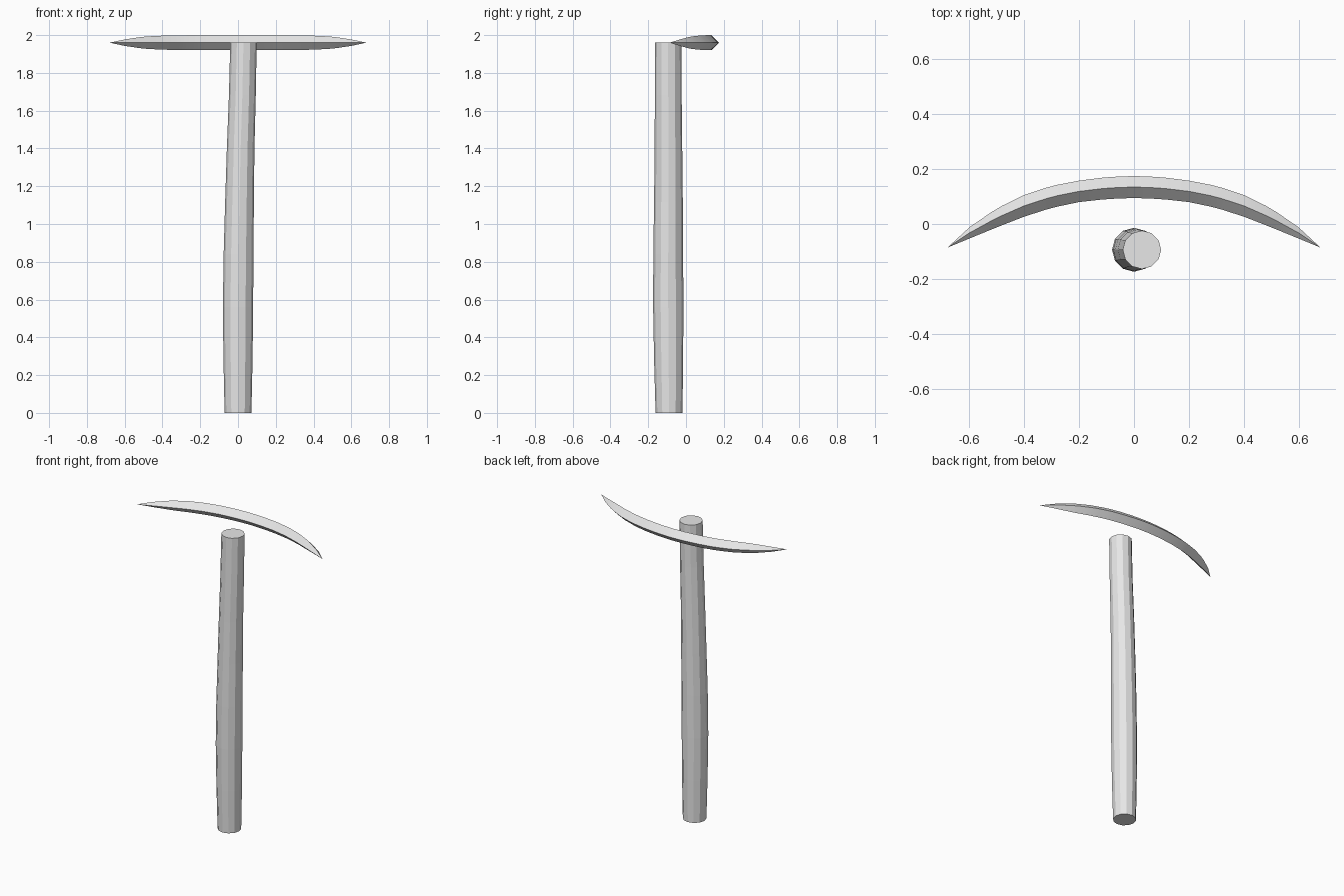
import bpy, bmesh
from math import cos, sin, pi

cube = bpy.data.objects.get("Cube")
if cube:
    bpy.data.objects.remove(cube, do_unlink=True)

grey = bpy.data.materials.new("light_grey")
grey.use_nodes = True
grey.diffuse_color = (0.8, 0.8, 0.8, 1)
grey.node_tree.nodes["Principled BSDF"].inputs["Base Color"].default_value = (0.8, 0.8, 0.8, 1)


def interpolate(keys, t):
    """Linear lookup in a list of (position, value, value...) rows."""
    for a, b in zip(keys, keys[1:]):
        if t <= b[0]:
            f = (t - a[0]) / (b[0] - a[0])
            return [p + (q - p) * f for p, q in zip(a[1:], b[1:])]
    return keys[-1][1:]


def loft(name, rings, caps):
    """Skin rings of equal point count; a one-point ring closes to a tip."""
    bm = bmesh.new()
    loops = [[bm.verts.new(p) for p in ring] for ring in rings]
    for a, b in zip(loops, loops[1:]):
        n = max(len(a), len(b))
        for i in range(n):
            j = (i + 1) % n
            corners = [a[i % len(a)], a[j % len(a)], b[j % len(b)], b[i % len(b)]]
            bm.faces.new(list(dict.fromkeys(corners)))
    if caps:
        bm.faces.new(loops[0])
        bm.faces.new(loops[-1])
    bmesh.ops.recalc_face_normals(bm, faces=bm.faces)
    mesh = bpy.data.meshes.new(name)
    bm.to_mesh(mesh)
    bm.free()
    mesh.materials.append(grey)
    obj = bpy.data.objects.new(name, mesh)
    bpy.context.collection.objects.link(obj)
    return obj


# Handle: twelve-sided, slightly bowed and leaning shaft (z, centre x, centre y, radius)
spine = [(0, 0, -0.09, 0.071), (0.28, 0, -0.092, 0.077), (0.56, 0, -0.094, 0.08),
         (0.84, 0.003, -0.094, 0.079), (1.12, 0.008, -0.093, 0.076),
         (1.4, 0.014, -0.093, 0.073), (1.68, 0.023, -0.094, 0.071),
         (1.96, 0.029, -0.094, 0.07)]
loft("handle", [[(x + r * cos(pi * i / 6), y + r * sin(pi * i / 6), z) for i in range(12)]
                for z, x, y, r in spine], True)

# Blade: curved diamond section tapering to points (x, inner y, outer y, half height)
half = [(0, 0.095, 0.175, 0.04), (0.1, 0.091, 0.171, 0.04), (0.2, 0.08, 0.158, 0.04),
        (0.3, 0.059, 0.139, 0.039), (0.4, 0.027, 0.106, 0.037), (0.5, -0.012, 0.057, 0.032),
        (0.6, -0.053, -0.012, 0.017), (0.68, -0.086, -0.086, 0)]
rings = []
steps = 17
for i in range(-steps, steps + 1):
    x = 0.68 * i / steps
    inner, outer, h = interpolate(half, abs(x))
    mid = (inner + outer) / 2
    ring = [(x, inner, 1.96), (x, mid, 1.96 + h), (x, outer, 1.96), (x, mid, 1.96 - h)]
    rings.append(ring[:1] if abs(i) == steps else ring)
blade = loft("blade", rings, False)

bpy.ops.object.select_all(action="DESELECT")
blade.select_set(True)
bpy.context.view_layer.objects.active = blade
bpy.ops.object.shade_smooth_by_angle(angle=pi / 6)
